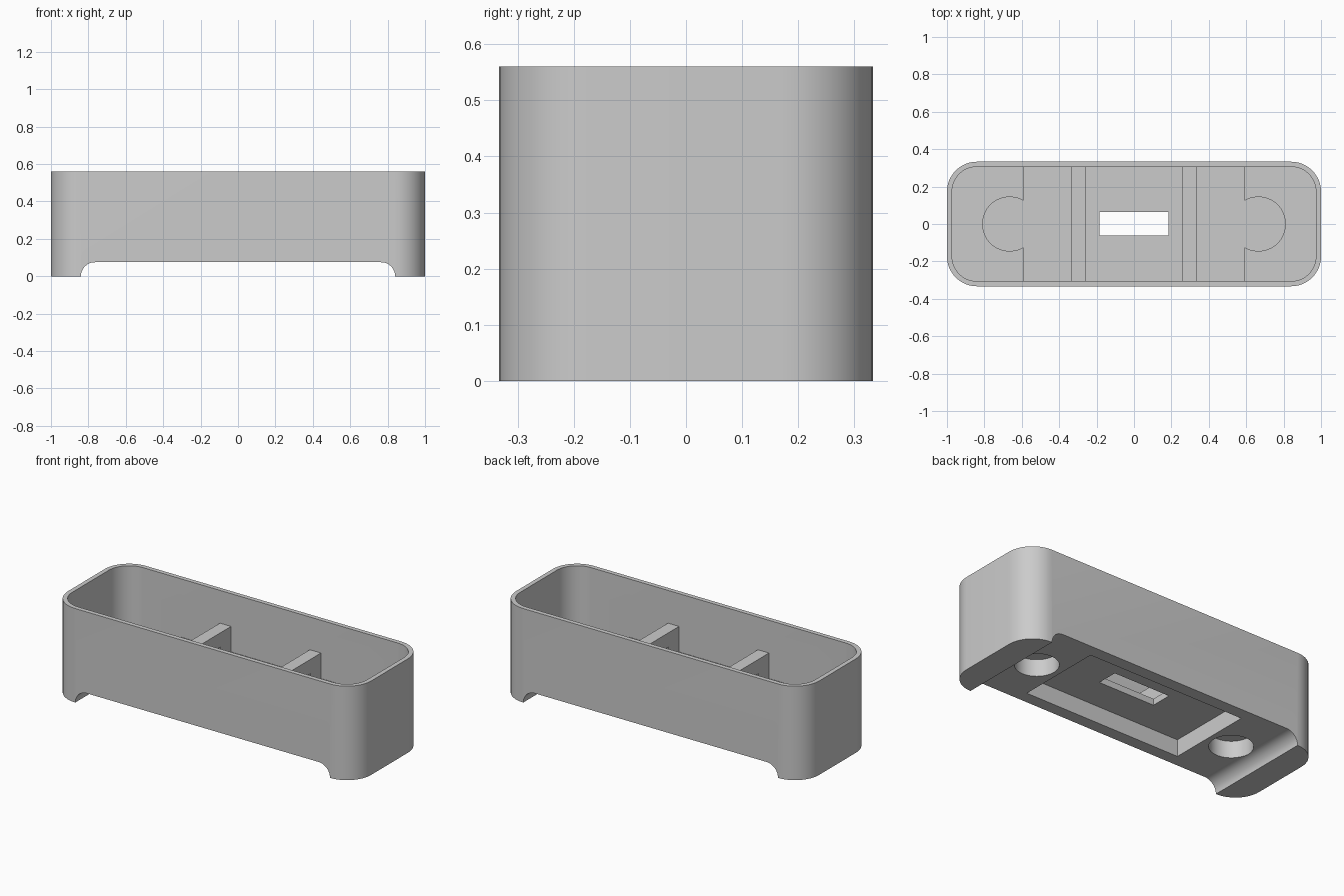
import bpy
import bmesh
from math import cos, sin, pi

old = bpy.data.objects.get("Cube")
if old:
    bpy.data.objects.remove(old, do_unlink=True)

grey = bpy.data.materials.new("plain grey")
grey.use_nodes = True
colour = (0.6, 0.6, 0.6, 1)
grey.diffuse_color = colour
grey.node_tree.nodes["Principled BSDF"].inputs["Base Color"].default_value = colour

WALL = 0.027
HEIGHT = 0.56
ARCH = 0.075       # height of the opening under the base
FLOOR = 0.13       # floor at both ends
CEILING = 0.175    # roof of the pockets underneath
DECK = 0.213       # raised middle floor
BOSS_X = 0.665


def prism(name, outline, start, end, axis="Z"):
    """Extrude a 2D outline along Z, or an XZ outline along Y."""
    bm = bmesh.new()
    place = (lambda a, b: (a, b, start)) if axis == "Z" else (lambda a, b: (a, start, b))
    face = bm.faces.new([bm.verts.new(place(a, b)) for a, b in outline])
    moved = bmesh.ops.extrude_face_region(bm, geom=[face])["geom"]
    step = (0, 0, end - start) if axis == "Z" else (0, end - start, 0)
    bmesh.ops.translate(bm, vec=step, verts=[v for v in moved if isinstance(v, bmesh.types.BMVert)])
    bmesh.ops.recalc_face_normals(bm, faces=bm.faces)
    mesh = bpy.data.meshes.new(name)
    bm.to_mesh(mesh)
    bm.free()
    mesh.materials.append(grey)
    obj = bpy.data.objects.new(name, mesh)
    bpy.context.collection.objects.link(obj)
    return obj


def arc(cx, cy, r, start, end, steps):
    return [(cx + r * cos(start + (end - start) * i / steps),
             cy + r * sin(start + (end - start) * i / steps)) for i in range(steps + 1)]


def rounded(hx, hy, r):
    points = []
    for i, (sx, sy) in enumerate([(1, 1), (-1, 1), (-1, -1), (1, -1)]):
        points += arc(sx * (hx - r), sy * (hy - r), r, i * pi / 2, (i + 1) * pi / 2, 12)
    return points


def rect(x0, x1, y0, y1):
    return [(x0, y0), (x1, y0), (x1, y1), (x0, y1)]


def circle(x, r):
    return arc(x, 0, r, 0, 2 * pi, 64)[:-1]


def combine(target, tool, operation):
    """Boolean the tool into the target, then discard the tool."""
    tool.hide_render = True
    mod = target.modifiers.new(operation.lower(), "BOOLEAN")
    mod.operation, mod.object, mod.solver = operation, tool, "EXACT"
    bpy.context.view_layer.objects.active = target
    bpy.ops.object.modifier_apply(modifier=mod.name)
    bpy.data.objects.remove(tool, do_unlink=True)


# Open rounded shell
tray = prism("tray", rounded(1, 0.333, 0.16), 0, HEIGHT)
cavity = prism("cavity", rounded(1 - WALL, 0.333 - WALL, 0.16 - WALL), FLOOR, HEIGHT + 0.1)
combine(tray, cavity, "DIFFERENCE")

# Raised middle floor
combine(tray, prism("deck", rect(-0.59, 0.59, -0.32, 0.32), 0.11, DECK), "UNION")

# Bosses and cross bridges, on both sides
for side in (-1, 1):
    combine(tray, prism("boss", circle(side * BOSS_X, 0.147), 0.11, DECK + 0.006), "UNION")
    x0, x1 = sorted((side * 0.26, side * 0.333))
    bridge = prism("bridge", rect(x0, x1, -0.32, 0.32), DECK - 0.02, 0.365)
    combine(bridge, prism("gap", rect(x0 - 0.1, x1 + 0.1, -0.205, 0.205), 0.1, 0.28), "DIFFERENCE")
    combine(tray, bridge, "UNION")

# Wide opening under the base with rounded upper corners
flat = 0.84 - ARCH
arch = ([(0.84, -0.1)] + arc(flat, 0, ARCH, 0, pi / 2, 12)
        + arc(-flat, 0, ARCH, pi / 2, pi, 12) + [(-0.84, -0.1)])
combine(tray, prism("arch", arch, -0.5, 0.5, "Y"), "DIFFERENCE")

# Pocket, round sockets and slot
combine(tray, prism("pocket", rect(-0.515, 0.515, -0.26, 0.26), 0.02, CEILING), "DIFFERENCE")
for side in (-1, 1):
    combine(tray, prism("socket", circle(side * BOSS_X, 0.118), 0.02, CEILING), "DIFFERENCE")
combine(tray, prism("slot", rect(-0.185, 0.185, -0.062, 0.064), 0.1, 0.3), "DIFFERENCE")

# Smooth the curved walls, keep the edges crisp
bpy.ops.object.select_all(action="DESELECT")
tray.select_set(True)
bpy.context.view_layer.objects.active = tray
bpy.ops.object.shade_smooth_by_angle(angle=pi / 6)
